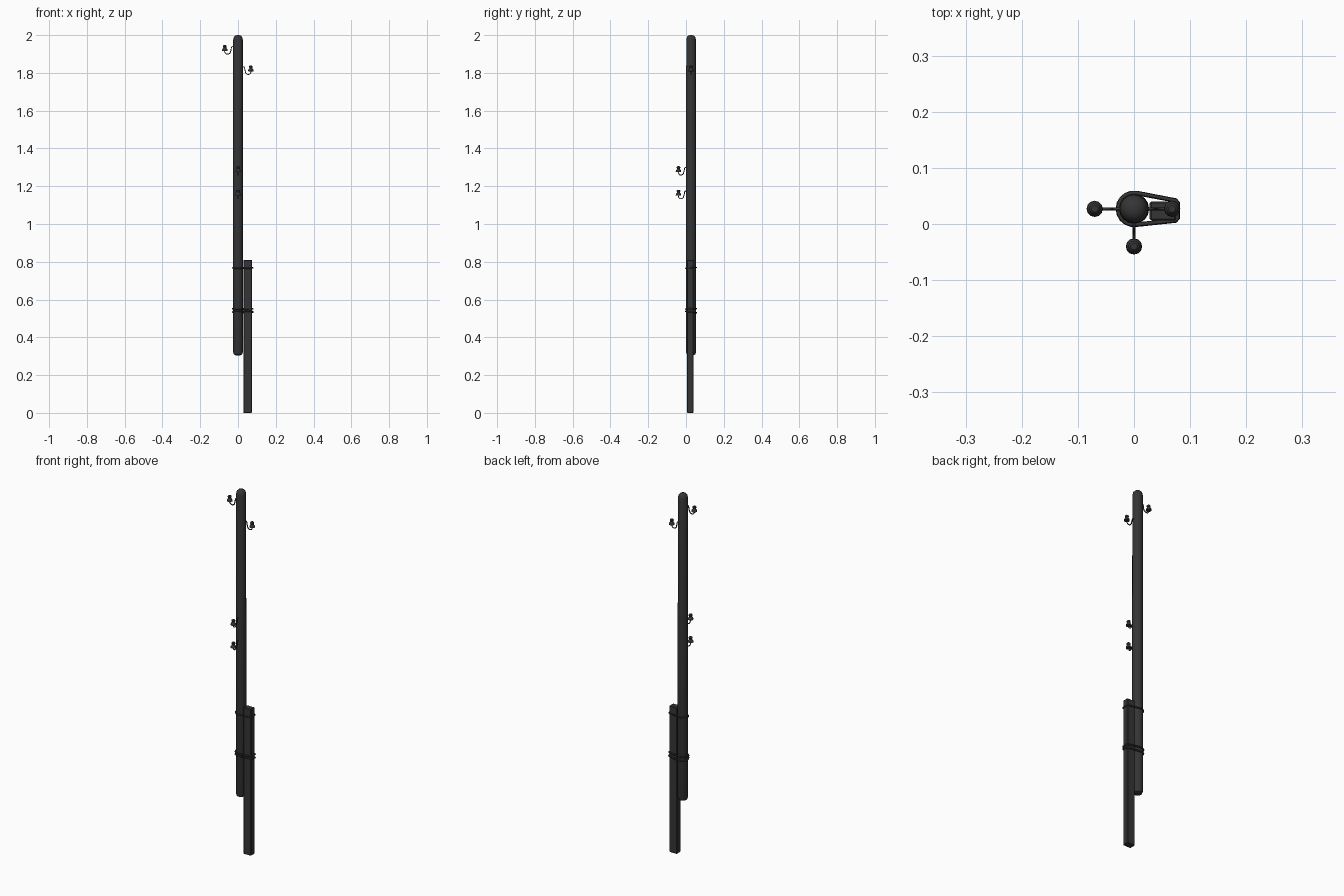
import bpy, bmesh, math
from mathutils import Vector, Matrix

if "Cube" in bpy.data.objects:
    bpy.data.objects.remove(bpy.data.objects["Cube"])

dark = bpy.data.materials.new("dark_grey")
dark.diffuse_color = (0.035, 0.035, 0.035, 1)
dark.use_nodes = True
dark.node_tree.nodes["Principled BSDF"].inputs["Base Color"].default_value = dark.diffuse_color
CY = 0.027  # pole axis y


def add_mesh(name, bm, smooth=True):
    bmesh.ops.recalc_face_normals(bm, faces=bm.faces)
    me = bpy.data.meshes.new(name)
    bm.to_mesh(me)
    bm.free()
    ob = bpy.data.objects.new(name, me)
    bpy.context.collection.objects.link(ob)
    me.materials.append(dark)
    if smooth:
        bpy.ops.object.select_all(action='DESELECT')
        ob.select_set(True)
        bpy.context.view_layer.objects.active = ob
        bpy.ops.object.shade_smooth_by_angle(angle=math.radians(40))
    return ob


def lathe(name, profile, center, sides):
    """Stack rings (radius, z) around a vertical axis and cap the ends."""
    bm = bmesh.new()
    rings = [[bm.verts.new((center[0] + r * math.cos(2 * math.pi * i / sides),
                            center[1] + r * math.sin(2 * math.pi * i / sides),
                            center[2] + z)) for i in range(sides)] for r, z in profile]
    for a, b in zip(rings, rings[1:]):
        for i in range(sides):
            j = (i + 1) % sides
            bm.faces.new((a[i], a[j], b[j], b[i]))
    bm.faces.new(rings[0])
    bm.faces.new(rings[-1])
    return add_mesh(name, bm)


def tube(name, points, radius, cyclic=False, smooth_path=True):
    cu = bpy.data.curves.new(name, 'CURVE')
    cu.dimensions = '3D'
    cu.bevel_depth = radius
    cu.bevel_resolution = 1
    cu.resolution_u = 4
    cu.use_fill_caps = True
    if smooth_path:
        sp = cu.splines.new('BEZIER')
        sp.bezier_points.add(len(points) - 1)
        for p, co in zip(sp.bezier_points, points):
            p.co = co
            p.handle_left_type = p.handle_right_type = 'AUTO'
    else:
        sp = cu.splines.new('POLY')
        sp.points.add(len(points) - 1)
        for p, co in zip(sp.points, points):
            p.co = (*co, 1)
    sp.use_cyclic_u = cyclic
    ob = bpy.data.objects.new(name, cu)
    bpy.context.collection.objects.link(ob)
    cu.materials.append(dark)


# Round timber pole with softened ends
lathe("pole", [(0.012, 0.305), (0.022, 0.309), (0.027, 0.325), (0.0265, 1.2),
               (0.0255, 1.975), (0.022, 1.99), (0.014, 1.998), (0.005, 2.0)], (0, CY, 0), 16)

# Square support post sunk into the ground
bm = bmesh.new()
bmesh.ops.create_cube(bm, size=1, matrix=Matrix.Translation((0.0515, 0.023, 0.405))
                      @ Matrix.Diagonal((0.047, 0.034, 0.81, 1)))
bmesh.ops.bevel(bm, geom=bm.edges[:], offset=0.003, segments=1, affect='EDGES')
add_mesh("support_post", bm, smooth=False)


# Wire ties wrapping pole and post together
def tie(name, z, tilt, radius):
    pts = []
    for i in range(11):
        a = math.radians(80 + 20 * i)
        pts.append((0.0285 * math.cos(a), CY + 0.0285 * math.sin(a)))
    pts += [(0.074, 0.006), (0.078, 0.011), (0.078, 0.037), (0.074, 0.042)]
    tube(name, [(x, y, z + tilt * (y - CY)) for x, y in pts], radius, True, False)


tie("upper_tie", 0.768, 0.08, 0.0035)
tie("middle_tie", 0.551, 0.05, 0.0042)
tie("lower_tie", 0.534, -0.15, 0.0042)


# Insulators on curved hooks
def insulator(name, direction, reach, z):
    d = Vector(direction)
    axis = Vector((0, CY, z))
    hook = [(0.020, 0.014), (0.032, 0.012), (0.037, -0.006), (0.045, -0.024),
            (reach - 0.008, -0.026), (reach, -0.016), (reach, 0.0)]
    tube(name + "_hook", [axis + d * r + Vector((0, 0, h)) for r, h in hook], 0.0027)
    lathe(name, [(0.010, -0.011), (0.0145, -0.010), (0.0135, -0.002), (0.009, 0.003),
                 (0.0075, 0.008), (0.010, 0.011), (0.010, 0.016), (0.006, 0.020)],
          axis + d * reach, 12)


insulator("top_left_insulator", (-1, 0, 0), 0.070, 1.927)
insulator("top_right_insulator", (1, 0, 0), 0.068, 1.819)
insulator("front_upper_insulator", (0, -1, 0), 0.067, 1.286)
insulator("front_lower_insulator", (0, -1, 0), 0.067, 1.161)
